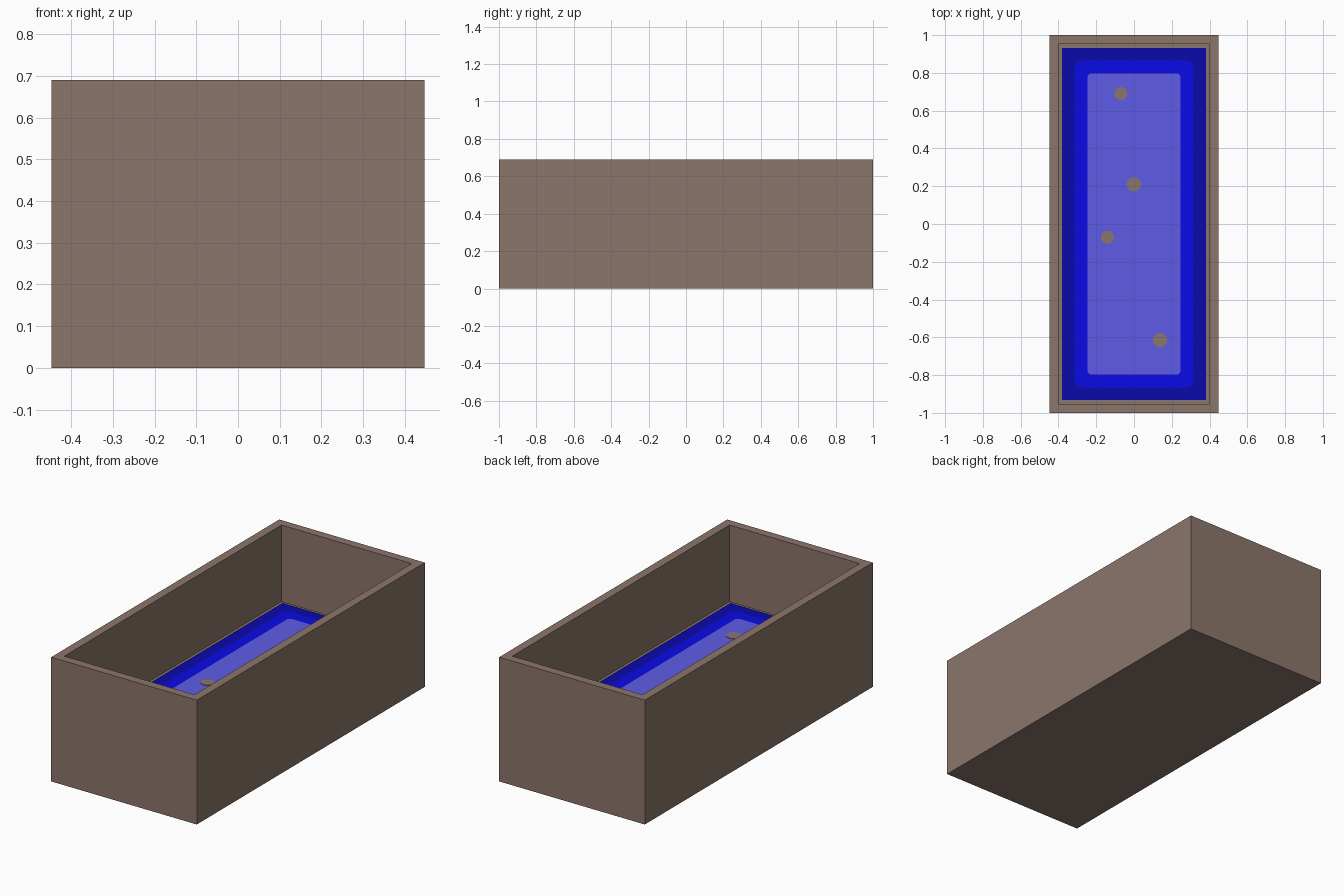
import bpy
import bmesh
import math

cube = bpy.data.objects.get("Cube")
if cube:
    bpy.data.objects.remove(cube, do_unlink=True)

HALF_X, HALF_Y, HEIGHT = 0.447, 1.0, 0.69
WALL = 0.067
FLOOR = 0.265


def material(name, colour):
    mat = bpy.data.materials.new(name)
    mat.use_nodes = True
    rgba = (*colour, 1.0)
    mat.diffuse_color = rgba
    bsdf = next(n for n in mat.node_tree.nodes if n.type == "BSDF_PRINCIPLED")
    bsdf.inputs["Base Color"].default_value = rgba
    return mat


brown = material("brown stone", (0.26, 0.18, 0.145))
dark_blue = material("dark blue water", (0.003, 0.003, 0.40))
mid_blue = material("bright blue water", (0.004, 0.004, 0.92))
pale_blue = material("pale blue water", (0.13, 0.125, 0.92))


def finish(name, bm, mat):
    bmesh.ops.recalc_face_normals(bm, faces=bm.faces[:])
    mesh = bpy.data.meshes.new(name)
    bm.to_mesh(mesh)
    bm.free()
    mesh.materials.append(mat)
    obj = bpy.data.objects.new(name, mesh)
    bpy.context.collection.objects.link(obj)
    return obj


def plate(name, outline, bottom, thickness, mat):
    """Flat slab with the given outline."""
    bm = bmesh.new()
    face = bm.faces.new([bm.verts.new((x, y, bottom)) for x, y in outline])
    top = bmesh.ops.extrude_face_region(bm, geom=[face])
    verts = [g for g in top["geom"] if isinstance(g, bmesh.types.BMVert)]
    bmesh.ops.translate(bm, verts=verts, vec=(0, 0, thickness))
    return finish(name, bm, mat)


def rounded_rectangle(hx, hy, radius, steps=4):
    points = []
    for corner, (sx, sy) in enumerate([(1, 1), (-1, 1), (-1, -1), (1, -1)]):
        for i in range(steps + 1):
            a = math.pi / 2 * (corner + i / steps)
            points.append((sx * (hx - radius) + radius * math.cos(a),
                           sy * (hy - radius) + radius * math.sin(a)))
    return points


def circle(cx, cy, radius, sides=16):
    return [(cx + radius * math.cos(math.tau * i / sides),
             cy + radius * math.sin(math.tau * i / sides)) for i in range(sides)]


# Basin: a block with its top inset and pushed down
bm = bmesh.new()
bmesh.ops.create_cube(bm, size=1)
for v in bm.verts:
    v.co.x *= 2 * HALF_X
    v.co.y *= 2 * HALF_Y
    v.co.z = (v.co.z + 0.5) * HEIGHT
top = max(bm.faces, key=lambda f: f.calc_center_median().z)
bmesh.ops.inset_region(bm, faces=[top], thickness=WALL)
cavity = bmesh.ops.extrude_discrete_faces(bm, faces=[top])["faces"][0]
for v in cavity.verts:
    v.co.z = FLOOR
finish("basin", bm, brown)

# Water: dark border, bright band, pale middle
ix, iy = HALF_X - WALL, HALF_Y - WALL
plate("water_border", [(ix, iy), (-ix, iy), (-ix, -iy), (ix, -iy)],
      FLOOR, 0.005, dark_blue)
plate("water_band", rounded_rectangle(0.313, 0.865, 0.035), 0.27, 0.002, mid_blue)
plate("water_middle", rounded_rectangle(0.245, 0.797, 0.018), 0.272, 0.002, pale_blue)

# Pebbles showing on the water
pebbles = [(-0.07, 0.69, 0.035), (0.0, 0.21, 0.038),
           (-0.14, -0.07, 0.034), (0.138, -0.615, 0.038)]
for number, (x, y, radius) in enumerate(pebbles, 1):
    plate(f"pebble_{number}", circle(x, y, radius), 0.274, 0.003, brown)
